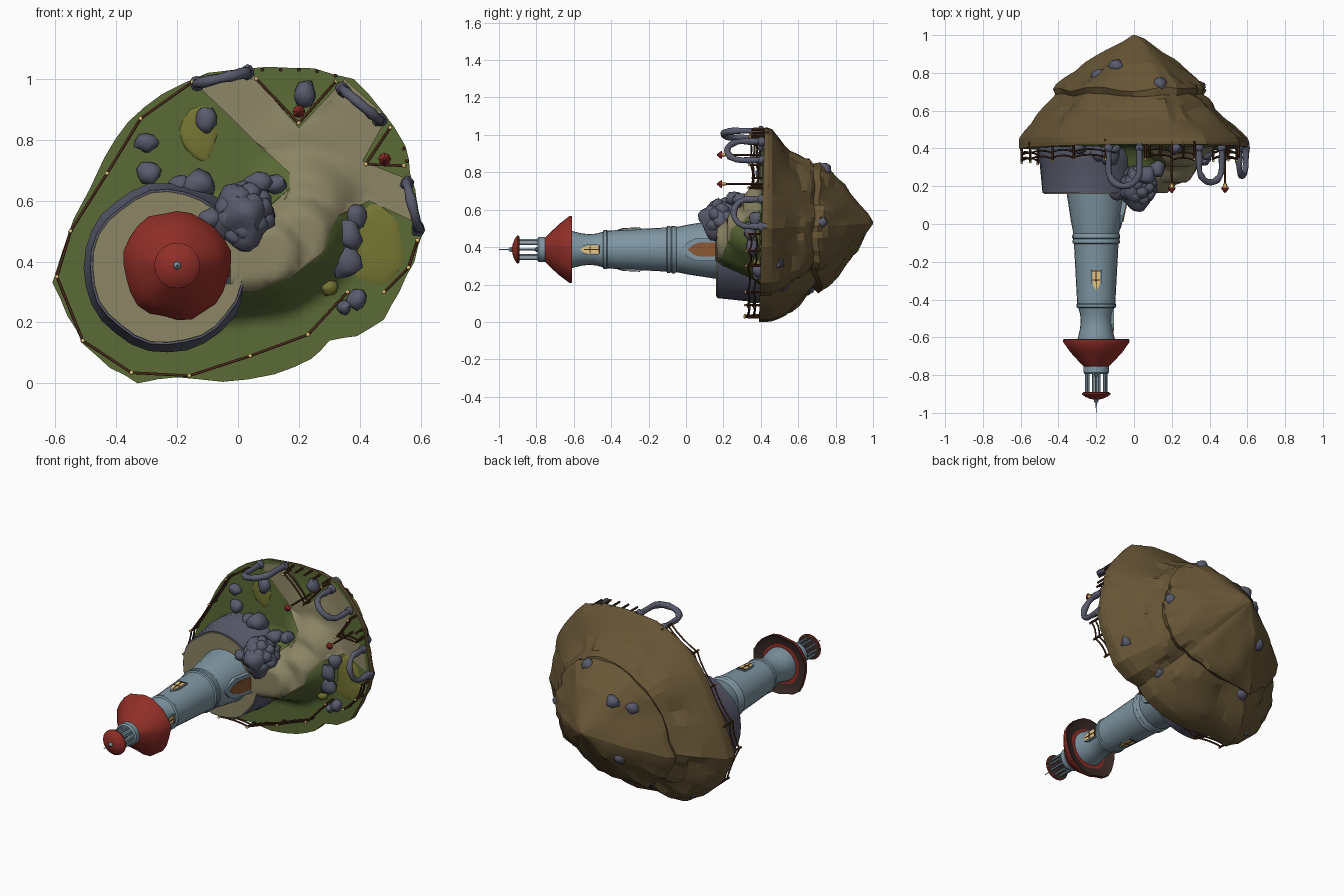
import bpy, bmesh, math, random
from mathutils import Vector, noise, geometry

if "Cube" in bpy.data.objects:
    bpy.data.objects.remove(bpy.data.objects["Cube"])
random.seed(4)

def mat(name, r, g, b):
    m = bpy.data.materials.new(name)
    m.diffuse_color = [(c / 255) ** 2.2 * 1.1 for c in (r, g, b)] + [1]
    m.use_nodes = True
    m.node_tree.nodes["Principled BSDF"].inputs["Base Color"].default_value = m.diffuse_color
    return m
GRASS, PATH, EARTH = mat("grass", 86, 100, 54), mat("path", 132, 126, 96), mat("earth", 98, 82, 54)
BLUE, RED, STONE = mat("pale_blue", 120, 142, 154), mat("red", 138, 48, 42), mat("stone", 86, 88, 104)
WOOD, GLOW, OLIVE = mat("wood", 70, 44, 30), mat("glow", 225, 190, 120), mat("olive", 112, 112, 52)
DOOR, EAVES = mat("door", 130, 84, 52), mat("dark_eaves", 60, 45, 42)

# Everything is designed upright (u, v, height) and laid on its back: height runs to -y
def W(u, v, h):
    return Vector((u, -h, v))

def make(name, pts, faces, m, angle=None, recalc=True):
    me = bpy.data.meshes.new(name)
    me.from_pydata([W(*p) for p in pts], [], faces)
    if recalc:
        bm = bmesh.new(); bm.from_mesh(me)
        bmesh.ops.recalc_face_normals(bm, faces=bm.faces)
        bm.to_mesh(me); bm.free()
    me.materials.append(m)
    o = bpy.data.objects.new(name, me)
    bpy.context.collection.objects.link(o)
    if angle:
        bpy.ops.object.select_all(action='DESELECT')
        o.select_set(True); bpy.context.view_layer.objects.active = o
        bpy.ops.object.shade_smooth_by_angle(angle=math.radians(angle))
    return o

def bridge(rows, n):
    return [(k*n + i, k*n + (i+1) % n, (k+1)*n + (i+1) % n, (k+1)*n + i)
            for k in range(rows - 1) for i in range(n)]

def lathe(name, prof, cx, cy, m, n=24, wob=0, angle=35):
    pts = []
    for r, h in prof:
        for i in range(n):
            a = math.tau * i / n
            q = r * (1 + wob * noise.noise(Vector((math.cos(a)*2, math.sin(a)*2, h*3))))
            pts.append((cx + q*math.cos(a), cy + q*math.sin(a), h))
    f = bridge(len(prof), n) + [tuple(range(n))[::-1], tuple(range((len(prof)-1)*n, len(prof)*n))]
    return make(name, pts, f, m, angle)

def tube(name, path, rad, m, rough=0, res=2):
    cu = bpy.data.curves.new(name, 'CURVE')
    cu.dimensions = '3D'; cu.bevel_depth = rad; cu.bevel_resolution = res; cu.use_fill_caps = True
    sp = cu.splines.new('POLY'); sp.points.add(len(path) - 1)
    for p, q in zip(sp.points, path):
        p.co = (*W(*q), 1); p.radius = 1 + random.uniform(-rough, rough)
    cu.materials.append(m)
    o = bpy.data.objects.new(name, cu)
    bpy.context.collection.objects.link(o)
    bpy.ops.object.select_all(action='DESELECT')
    o.select_set(True); bpy.context.view_layer.objects.active = o
    bpy.ops.object.convert(target='MESH')

def boulder(name, u, v, h, ru, rv, rh, m, sub=2, rough=.35):
    bm = bmesh.new()
    bmesh.ops.create_icosphere(bm, subdivisions=sub, radius=1)
    seed = Vector((u, v, h)) * 9
    for w in bm.verts:
        w.co *= 1 + rough * noise.noise(w.co * 1.4 + seed)
    bm.verts.index_update()
    pts = [(u + w.co.x*ru, v + w.co.y*rv, h + w.co.z*rh) for w in bm.verts]
    fs = [[w.index for w in f.verts] for f in bm.faces]
    bm.free()
    return make(name, pts, fs, m, 50)

# Ground height: gentle tilt plus the ramp that climbs to the terrace
RAMP = [(-.08, .4, -.162), (.1, .42, -.17), (.2, .48, -.225), (.22, .58, -.31), (.21, .74, -.40)]
def ground(u, v):
    base, best, p = -.39 - .03*v, 0, Vector((u, v))
    for a, b in zip(RAMP, RAMP[1:]):
        a2, b2 = Vector(a[:2]), Vector(b[:2])
        t = min(1, max(0, geometry.intersect_point_line(p, a2, b2)[1]))
        k = min(1, max(0, (.215 - (p - a2.lerp(b2, t)).length) / .14))
        best = max(best, (a[2] + (b[2]-a[2])*t - base) * k*k*(3-2*k))
    return base + best

def drape(name, outline, m, lift, step=.025):
    pts = [Vector(p) for p in outline]
    pts += [Vector((i*step, j*step)) for i in range(-26, 27) for j in range(0, 44)]
    r = geometry.delaunay_2d_cdt(pts, [], [list(range(len(outline)))], 1, 1e-5)
    return make(name, [(p.x, p.y, ground(p.x, p.y) + lift) for p in r[0]], r[2], m, 60, False)

# Island: grass top and craggy underside
EDGE = [(-.61, .33), (-.56, .22), (-.51, .13), (-.42, .05), (-.33, 0), (-.2, .02), (-.05, .005), (.12, .03),
        (.24, .08), (.3, .14), (.39, .155), (.48, .21), (.53, .3), (.58, .4), (.61, .5), (.59, .58), (.565, .69),
        (.55, .78), (.47, .9), (.38, 1.0), (.25, 1.035), (.1, 1.04), (-.1, 1.02), (-.25, .95), (-.36, .86),
        (-.44, .74), (-.54, .54)]
rim = []
for a, b in zip(EDGE, EDGE[1:] + EDGE[:1]):
    k = 1 + random.uniform(-.008, .01)
    rim += [a, ((a[0]+b[0])/2*k, max(0, .53 + ((a[1]+b[1])/2 - .53)*k))]
drape("grass_top", rim, GRASS, 0)
LAYERS = [(1, None), (1.0, -.435), (.985, -.46), (.93, -.495), (.87, -.53), (.80, -.565), (.745, -.605), (.70, -.64),
          (.665, -.665), (.625, -.685), (.655, -.715), (.625, -.74), (.57, -.77), (.49, -.805), (.41, -.84),
          (.34, -.87), (.26, -.905), (.18, -.935), (.09, -.97), (.012, -1.0)]
def crag(s, h, u, v):
    if h is None:
        return (u, v, ground(u, v))
    L = math.hypot(u, v - .53)
    k, x, y = 1, u*s, (v-.53)*s
    if s > .05:
        amp = min(1, (1 - s)*6)
        q = Vector((x*5, y*5, h*5))
        k = 1 + amp*(.06*noise.noise(q) + .06*noise.noise(q*2.3) + .04*noise.noise(q*4.5)
                     - .07*(v-.53)/L - .03*u/L)
        h = max(-.985, h + amp*.03*noise.noise(q*1.2 + Vector((8, 3, 1))))
    return (x*k, .53 + y*k, h)
N = len(rim)
make("island_underside", [crag(s, h, *p) for s, h in LAYERS for p in rim],
     bridge(len(LAYERS), N) + [tuple(range((len(LAYERS)-1)*N, len(LAYERS)*N))], EARTH, 14)
for i, (k, j) in enumerate([(3, 6), (3, 24), (8, 8), (11, 29), (13, 49), (14, 46), (11, 40), (4, 18), (15, 5)]):
    u, v, h = crag(*LAYERS[k], *rim[j])
    boulder(f"embedded_rock_{i}", u*.95, .53 + (v-.53)*.95, h + .012, .04, .04, .035, STONE)

# Footpath
drape("footpath", [(-.14, .985), (-.02, .87), (.06, .79), (.17, .69), (.17, .64), (.1, .58), (-.03, .45), (-.04, .3),
      (.05, .3), (.18, .35), (.28, .43), (.33, .55), (.43, .6), (.58, .53), (.56, .67), (.41, .73), (.49, .875),
      (.35, 1.0), (.2, .84), (.04, 1.025)], PATH, .006)

# Round terrace with retaining wall
TC = (-.23, .38)
lathe("terrace_wall", [(.278, -.43), (.278, -.35), (.27, -.33), (.253, -.165)], *TC, STONE, 28, .04)
lathe("terrace_top", [(.247, -.17), (.245, -.16)], *TC, PATH, 28, .04)

# Tower
C = (-.2, .387)
lathe("tower", [(.158, -.17), (.15, -.12), (.135, -.02), (.121, .05), (.127, .06), (.127, .075), (.122, .08),
      (.126, .09), (.126, .1), (.118, .105), (.101, .42), (.105, .425), (.105, .44), (.095, .445), (.085, .48),
      (.082, .52), (.087, .56), (.1, .615), (.1, .63)], *C, BLUE)
lathe("roof", [(.172, .626), (.178, .613), (.178, .624), (.135, .68), (.088, .73), (.064, .755)], *C, RED, 24, .1, 45)
lathe("roof_underside", [(.09, .63), (.15, .622), (.175, .609), (.174, .622), (.1, .66)], *C, EAVES, 24, .1, 45)
lathe("lantern_base", [(.06, .745), (.06, .75), (.068, .755), (.068, .785), (.06, .795)], *C, BLUE)
for i in range(10):
    a = math.tau * i / 10
    lathe(f"lantern_column_{i}", [(.007, .79), (.007, .895)], C[0] + .052*math.cos(a), C[1] + .052*math.sin(a), BLUE, 6)
lathe("lamp", [(.014, .79), (.014, .8), (.006, .81), (.006, .9)], *C, BLUE, 10)
lathe("lantern_roof", [(.07, .893), (.075, .895), (.075, .902), (.06, .914), (.035, .925), (.012, .93)], *C, RED, 20)
lathe("lantern_ceiling", [(.06, .889), (.071, .892), (.07, .898)], *C, EAVES, 20)
lathe("finial", [(.009, .925), (.013, .935), (.009, .945), (.003, .95), (.002, 1.0)], *C, BLUE, 8)

# Pointed-arch panels for windows and door, facing outward at an angle
def arch_panel(name, ang, h0, w, ht, r0, r1, m, lean=0):
    prof = [(-w/2, 0), (w/2, 0), (w/2, ht*.6), (w*.33, ht*.82), (0, ht), (-w*.33, ht*.82), (-w/2, ht*.6)]
    c, s = math.cos(ang), math.sin(ang)
    pts = []
    for base in (r0, r1):
        for t, z in prof:
            r = base - lean*z
            pts.append((C[0] + r*c - t*s, C[1] + r*s + t*c, h0 + z))
    n = len(prof)
    return make(name, pts, bridge(2, n) + [tuple(range(n)), tuple(range(n, 2*n))], m)

for i, (ang, h, r, lean) in enumerate([(0, .465, .088, 0), (math.pi/2, .25, .112, .053), (-math.pi/2, .25, .112, .053)]):
    arch_panel(f"window_frame_{i}", ang, h - .012, .056, .125, r - .04, r + .003, BLUE, lean)
    arch_panel(f"window_pane_{i}", ang, h, .042, .1, r - .03, r + .005, GLOW, lean)
    for k, (z, w, t) in enumerate([(0, .005, .095), (.045, .042, .006), (-.004, .05, .007)]):
        arch_panel(f"window_bar_{i}_{k}", ang, h + z, w, t, r - .03, r + .007 - lean*z, WOOD, lean)
arch_panel("door_frame", 0, -.165, .12, .19, .1, .172, BLUE, .22)
arch_panel("door", 0, -.16, .075, .15, .1, .176, DOOR, .22)

# Big lumpy boulder heap beside the door
boulder("heap_core", .02, .545, -.2, .095, .105, .115, STONE, 3)
for i in range(34):
    t, a = 1 - 2*(i + .5)/34, i*2.4
    q = math.sqrt(1 - t*t)
    boulder(f"heap_stone_{i}", .02 + .07*q*math.cos(a), .55 + .08*q*math.sin(a), -.2 + .08*t,
            .036, .038, .038, STONE, 2, .3)
for i, (u, v, h, r) in enumerate([(.07, .66, -.26, .045), (.12, .655, -.29, .04), (-.09, .54, -.17, .042),
                                  (-.13, .65, -.375, .06), (-.19, .65, -.375, .04)]):
    boulder(f"heap_side_{i}", u, v, h, r, r*.85, r*1.1, STONE)

# Loose rocks and shrubs on the grass
ROCKS = [(-.3, .79, .04, .035), (-.29, .69, .042, .038), (-.105, .865, .036, .045), (.22, .95, .035, .048),
         (.39, .55, .036, .044), (.365, .485, .045, .05), (.355, .4, .05, .055), (.39, .275, .032, .035),
         (.35, .25, .024, .024)]
for i, (u, v, a, b) in enumerate(ROCKS):
    boulder(f"rock_{i}", u, v, ground(u, v) + .01, a, b, .035, STONE)
for i, (u, v, a, b, c) in enumerate([(-.13, .82, .06, .09, .01), (.45, .45, .09, .13, .01), (.3, .315, .028, .028, .03)]):
    boulder(f"shrub_{i}", u, v, ground(u, v) + .002, a, b, c, OLIVE, 3, .2)

# Three stone hoop gates
for i, (a, b, top) in enumerate([((-.135, .985), (.03, 1.022), -.2), ((.345, .965), (.465, .865), -.22),
                                 ((.555, .655), (.592, .51), -.255)]):
    half = math.dist(a, b) / 2
    side = [-.43 + t*(top - half + .43) for t in (0, .33, .66)]
    path = [(*a, z) for z in side]
    for k in range(11):
        e = math.pi * k / 10
        f = (1 - math.cos(e)) / 2
        path.append((a[0] + (b[0]-a[0])*f, a[1] + (b[1]-a[1])*f, top - half + half*math.sin(e)))
    path += [(*b, z) for z in side[::-1]]
    tube(f"hoop_gate_{i}", path, .017, STONE, .2)
    for k, p in enumerate((a, b)):
        boulder(f"gate_foot_{i}_{k}", *p, -.405, .024, .024, .025, STONE)

# Fences: posts with pale tips and sagging rails
FENCES = [[(-.15, .99), (-.32, .87), (-.43, .69), (-.55, .5), (-.595, .35)],
          [(-.595, .35), (-.51, .14), (-.35, .035), (-.16, .025), (.04, .09), (.23, .16), (.36, .3)],
          [(.59, .47), (.56, .38), (.48, .3)],
          [(.06, 1.0), (.2, .855), (.32, .99)], [(.545, .715), (.42, .72), (.5, .84)]]
for i, f in enumerate(FENCES):
    for j, (u, v) in enumerate(f):
        g = ground(u, v)
        lathe(f"post_{i}_{j}", [(.008, g - .03), (.006, g + .075)], u, v, WOOD, 6)
        boulder(f"post_tip_{i}_{j}", u, v, g + .077, .008, .008, .007, GLOW, 1, 0)
    for j, (a, b) in enumerate(zip(f, f[1:])):
        for lift in (.035, .065):
            tube(f"rail_{i}_{j}_{lift}", [(a[0] + (b[0]-a[0])*t, a[1] + (b[1]-a[1])*t,
                 ground(*a) + lift - .05*t*(1-t)) for t in (0, .25, .5, .75, 1)], .005, WOOD, 0, 1)
for j, (u, v) in enumerate([(.08, 1.03), (.14, 1.03), (.2, 1.03), (.26, 1.025), (.32, 1.01), (.545, .77), (.555, .73)]):
    lathe(f"stake_{j}", [(.007, -.44), (.006, -.35)], u, v, WOOD, 6)

# Two pole lanterns
for i, (u, v) in enumerate([(.2, .893), (.482, .737)]):
    lathe(f"lantern_pole_{i}", [(.007, -.42), (.005, -.2)], u, v, WOOD, 6)
    lathe(f"lantern_glass_{i}", [(.009, -.215), (.015, -.19)], u, v, GLOW, 6)
    lathe(f"lantern_hat_{i}", [(.021, -.192), (.019, -.185), (.003, -.165)], u, v, RED, 8)
